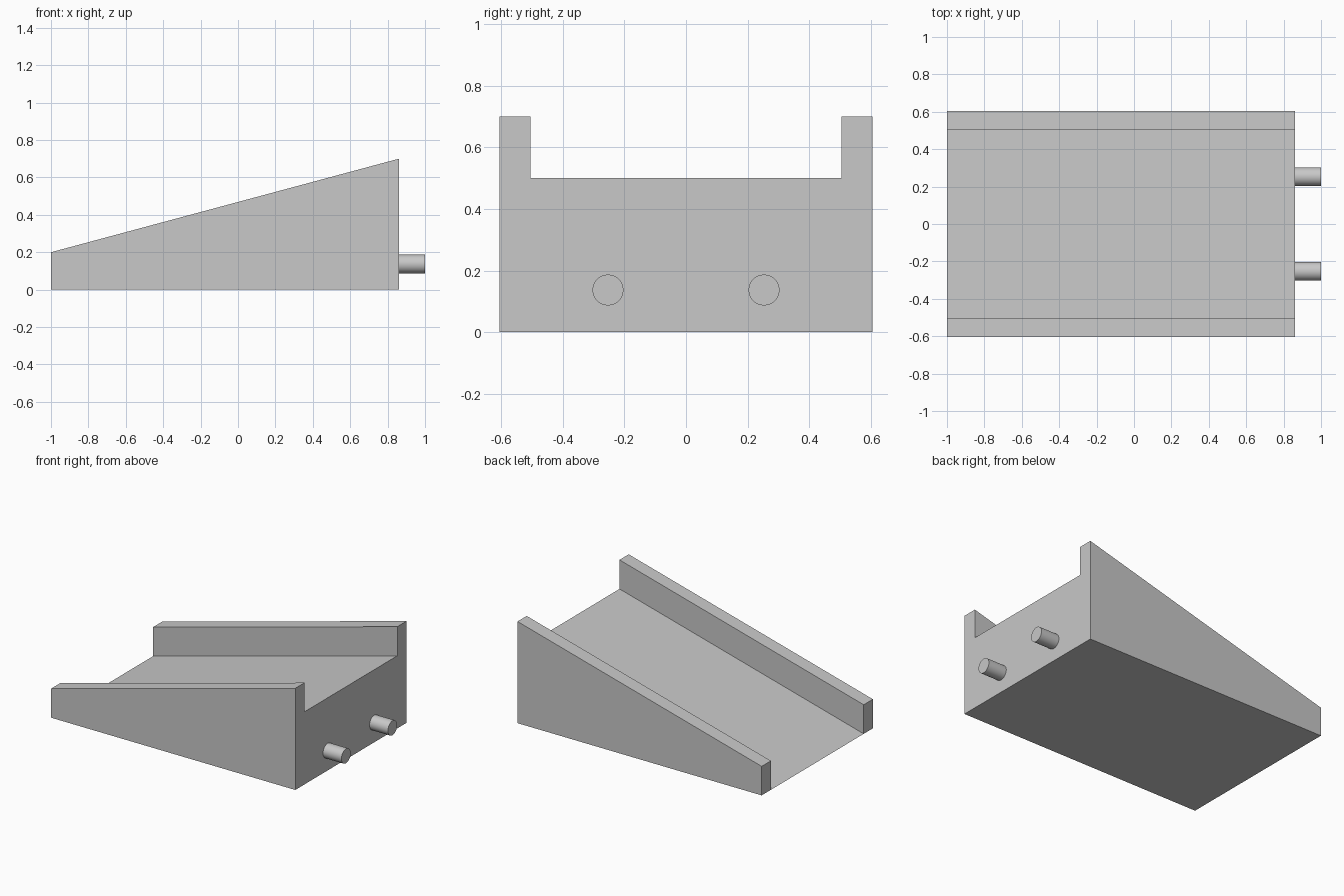
import bpy, bmesh, math

default = bpy.data.objects.get("Cube")
if default:
    bpy.data.objects.remove(default, do_unlink=True)

grey = bpy.data.materials.new("light grey")
grey.use_nodes = True
grey.diffuse_color = (0.58, 0.58, 0.58, 1)
grey.node_tree.nodes["Principled BSDF"].inputs["Base Color"].default_value = grey.diffuse_color

LOW_X, HIGH_X = -1.0, 0.86      # ends of the ramp
INNER, OUTER = 0.505, 0.605     # rail faces
RAIL = 0.2                      # rail height above the deck
RISE = 0.5                      # deck height at the tall end


def section(bm, x, deck):
    """Channel-shaped outline across the ramp at one station."""
    top = deck + RAIL
    outline = [(-OUTER, 0), (-INNER, 0), (INNER, 0), (OUTER, 0),
               (OUTER, top), (INNER, top), (INNER, deck),
               (-INNER, deck), (-INNER, top), (-OUTER, top)]
    return [bm.verts.new((x, y, z)) for y, z in outline]


# Ramp body: the channel section lofted from the thin end to the tall end
bm = bmesh.new()
low = section(bm, LOW_X, 0)
high = section(bm, HIGH_X, RISE)
count = len(low)
for i in range(count):
    j = (i + 1) % count
    bm.faces.new((low[i], low[j], high[j], high[i]))
bm.faces.new(high)
# Rail ends at the thin end, where the deck runs down to the ground
bm.faces.new((low[0], low[9], low[8], low[7]))
bm.faces.new((low[3], low[2], low[5], low[4]))
bmesh.ops.remove_doubles(bm, verts=bm.verts, dist=0.0001)
bmesh.ops.dissolve_limit(bm, angle_limit=math.radians(1), verts=bm.verts, edges=bm.edges)
bmesh.ops.recalc_face_normals(bm, faces=bm.faces)
mesh = bpy.data.meshes.new("ramp_body")
bm.to_mesh(mesh)
bm.free()
mesh.materials.append(grey)
ramp = bpy.data.objects.new("ramp_body", mesh)
bpy.context.collection.objects.link(ramp)

# Round locating pegs on the tall end
for name, y in (("front_peg", -0.253), ("back_peg", 0.253)):
    bpy.ops.mesh.primitive_cylinder_add(
        vertices=48, radius=0.05, depth=1 - HIGH_X,
        location=((1 + HIGH_X) / 2, y, 0.137), rotation=(0, math.pi / 2, 0))
    peg = bpy.context.object
    peg.name = name
    peg.data.materials.append(grey)
    bpy.ops.object.shade_smooth_by_angle(angle=math.radians(30))
